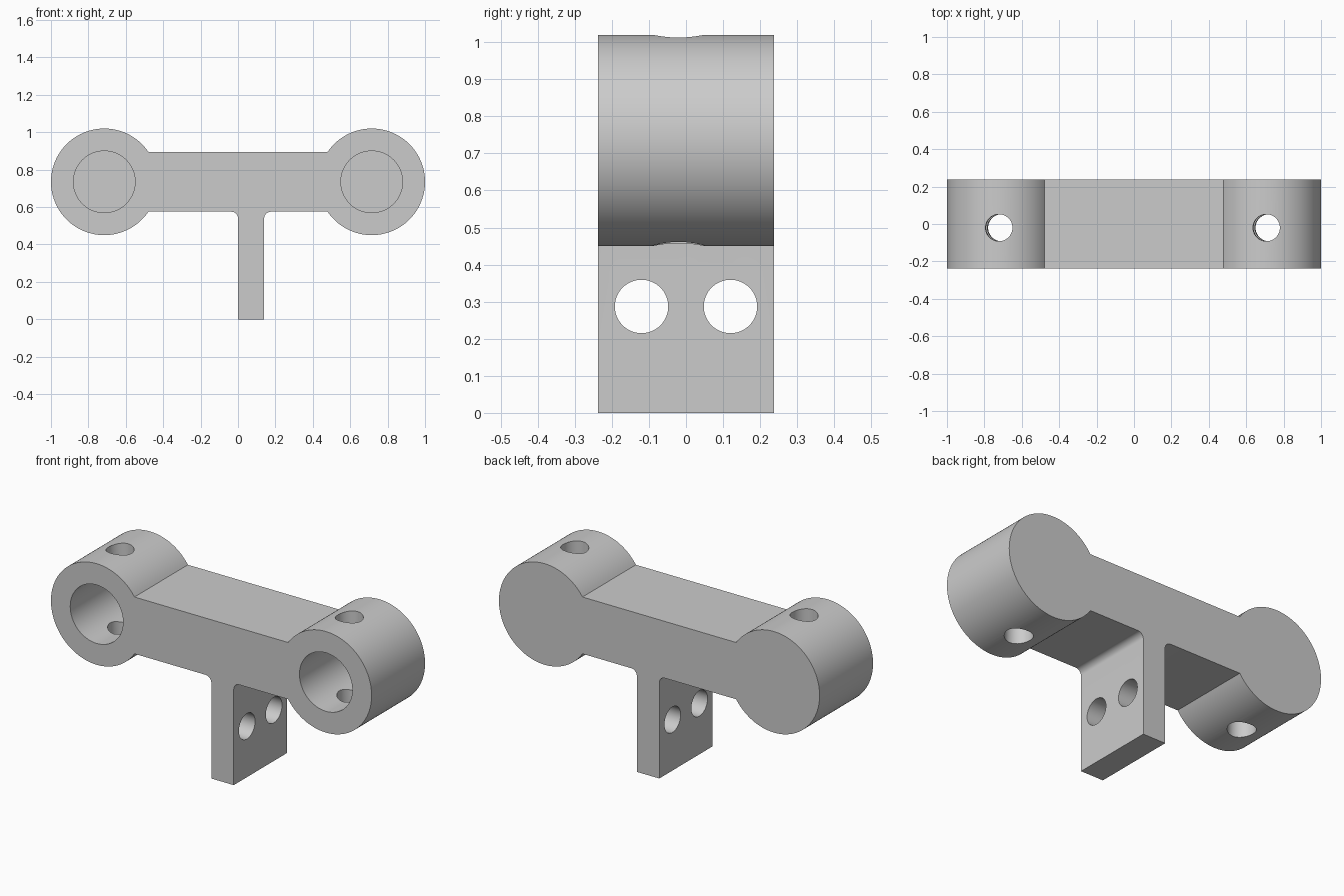
import bpy, bmesh, math
from mathutils import Matrix

if "Cube" in bpy.data.objects:
    bpy.data.objects.remove(bpy.data.objects["Cube"], do_unlink=True)

HALF_DEPTH = 0.238
BOSS_X, BOSS_Z, BOSS_R = 0.715, 0.735, 0.285
BAR_HALF = 0.16
LEG_L, LEG_R, FILLET = 0.0, 0.14, 0.035

grey = bpy.data.materials.new("plain grey")
grey.use_nodes = True
colour = (0.6, 0.6, 0.6, 1)
grey.diffuse_color = colour
grey.node_tree.nodes["Principled BSDF"].inputs["Base Color"].default_value = colour


def arc(cx, cz, r, start, end, steps):
    return [(cx + r * math.cos(start + (end - start) * i / steps),
             cz + r * math.sin(start + (end - start) * i / steps))
            for i in range(steps + 1)]


def cutter(name, radius, length, centre, rotation):
    bm = bmesh.new()
    bmesh.ops.create_cone(bm, cap_ends=True, segments=64, radius1=radius,
                          radius2=radius, depth=length,
                          matrix=Matrix.Translation(centre) @ rotation)
    mesh = bpy.data.meshes.new(name)
    bm.to_mesh(mesh)
    bm.free()
    mesh.materials.append(grey)
    ob = bpy.data.objects.new(name, mesh)
    bpy.context.collection.objects.link(ob)
    ob.hide_render = True
    return ob


# Bracket outline: two round bosses, a bar and a filleted leg
join = math.asin(BAR_HALF / BOSS_R)
under = BOSS_Z - BAR_HALF
outline = arc(BOSS_X, BOSS_Z, BOSS_R, join - math.pi, math.pi - join, 96)
outline += arc(-BOSS_X, BOSS_Z, BOSS_R, join, 2 * math.pi - join, 96)
outline += arc(LEG_L - FILLET, under - FILLET, FILLET, math.pi / 2, 0, 10)
outline += [(LEG_L, 0), (LEG_R, 0)]
outline += arc(LEG_R + FILLET, under - FILLET, FILLET, math.pi, math.pi / 2, 10)

bm = bmesh.new()
face = bm.faces.new([bm.verts.new((x, -HALF_DEPTH, z)) for x, z in outline])
sweep = bmesh.ops.extrude_face_region(bm, geom=[face])
bmesh.ops.translate(bm, vec=(0, 2 * HALF_DEPTH, 0),
                    verts=[v for v in sweep["geom"] if isinstance(v, bmesh.types.BMVert)])
bmesh.ops.recalc_face_normals(bm, faces=bm.faces)
mesh = bpy.data.meshes.new("bracket")
bm.to_mesh(mesh)
bm.free()
mesh.materials.append(grey)
bracket = bpy.data.objects.new("bracket", mesh)
bpy.context.collection.objects.link(bracket)

# Blind sockets open at the front, cross holes through bosses, bolt holes in leg
along_y = Matrix.Rotation(math.pi / 2, 4, "X")
along_x = Matrix.Rotation(math.pi / 2, 4, "Y")
lean = Matrix.Rotation(-0.025, 4, "Y")
cutters = []
for side, s in (("left", 1), ("right", -1)):
    cutters += [
        cutter(side + "_socket_cutter", 0.165, 0.6, (s * BOSS_X, -0.1, BOSS_Z), along_y),
        cutter(side + "_cross_hole_cutter", 0.072, 0.8, (s * BOSS_X, -0.02, BOSS_Z), lean),
        cutter(side + "_bolt_hole_cutter", 0.072, 0.4, (0.07, s * 0.12, 0.287), along_x),
    ]
for c in cutters:
    mod = bracket.modifiers.new(c.name, "BOOLEAN")
    mod.operation = "DIFFERENCE"
    mod.solver = "EXACT"
    mod.object = c

# Apply the cuts and smooth the round faces
bpy.ops.object.select_all(action="DESELECT")
bpy.context.view_layer.objects.active = bracket
bracket.select_set(True)
for c in cutters:
    bpy.ops.object.modifier_apply(modifier=c.name)
    bpy.data.objects.remove(c, do_unlink=True)
bpy.ops.object.shade_smooth_by_angle(angle=math.radians(30))
